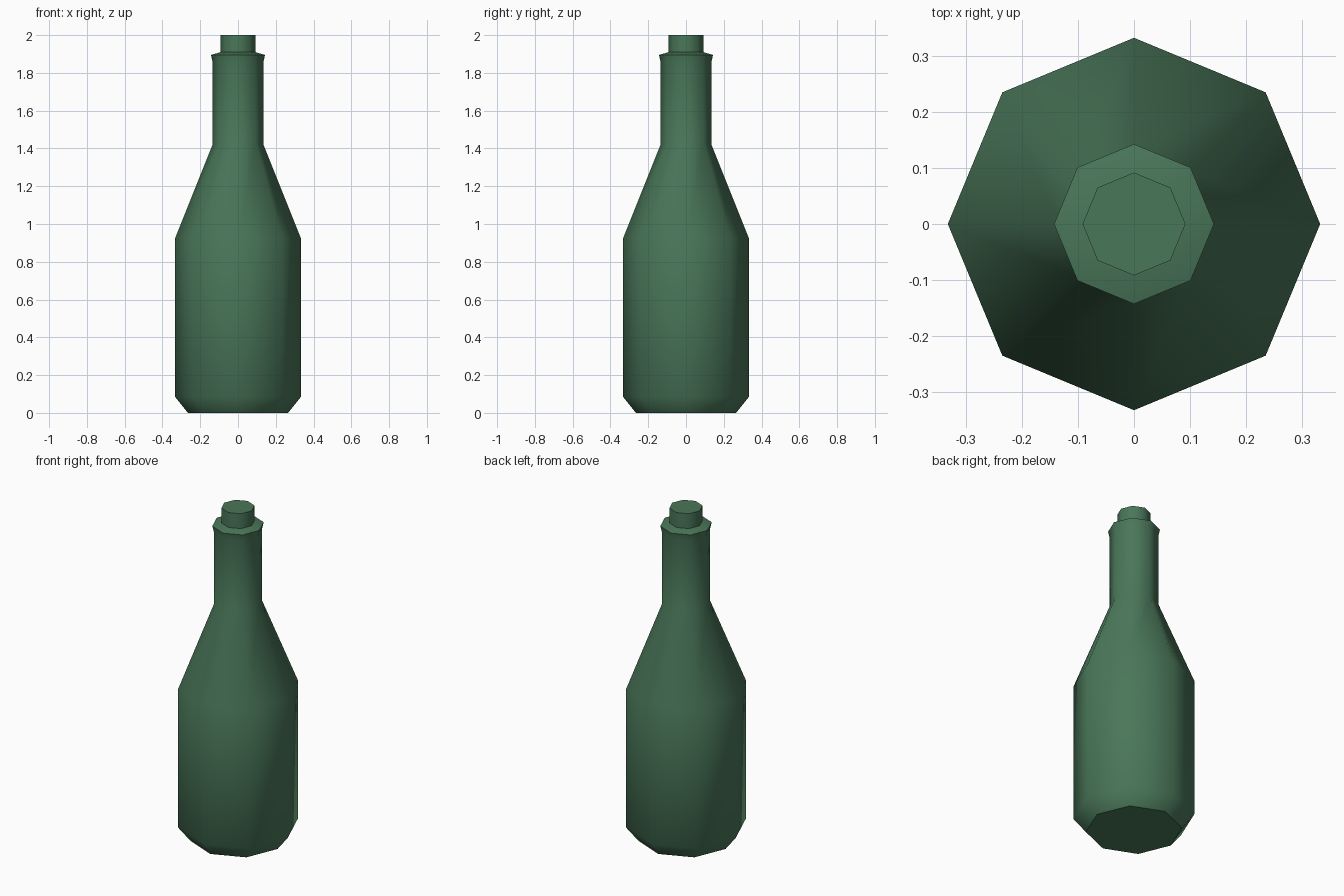
import bpy, bmesh, math

if "Cube" in bpy.data.objects:
    bpy.data.objects.remove(bpy.data.objects["Cube"])

SIDES = 8

green = bpy.data.materials.new("bottle_green")
green.diffuse_color = (0.068, 0.184, 0.100, 1.0)
green.use_nodes = True
green.node_tree.nodes["Principled BSDF"].inputs["Base Color"].default_value = green.diffuse_color


def lathe(name, profile):
    """Revolve (radius, height) points into a closed eight-sided solid."""
    bm = bmesh.new()
    rings = []
    for r, z in profile:
        rings.append([bm.verts.new((r * math.cos(math.tau * i / SIDES),
                                    r * math.sin(math.tau * i / SIDES), z))
                      for i in range(SIDES)])
    for low, high in zip(rings, rings[1:]):
        for i in range(SIDES):
            j = (i + 1) % SIDES
            bm.faces.new((low[i], low[j], high[j], high[i]))
    bm.faces.new(rings[0][::-1])
    bm.faces.new(rings[-1])
    mesh = bpy.data.meshes.new(name)
    bm.to_mesh(mesh)
    bm.free()
    mesh.materials.append(green)
    obj = bpy.data.objects.new(name, mesh)
    bpy.context.collection.objects.link(obj)
    # Soft around the body, crisp at the base, lip and caps
    bpy.ops.object.select_all(action='DESELECT')
    obj.select_set(True)
    bpy.context.view_layer.objects.active = obj
    bpy.ops.object.shade_smooth_by_angle(angle=math.radians(50))
    return obj


# Bottle: chamfered base, straight body, sloped shoulder, neck and flared lip
lathe("bottle", [(0.265, 0.0), (0.333, 0.085), (0.333, 0.925), (0.135, 1.42),
                 (0.135, 1.86), (0.143, 1.895), (0.092, 1.91)])

# Stopper standing in the mouth
lathe("stopper", [(0.092, 1.91), (0.092, 2.0)])
